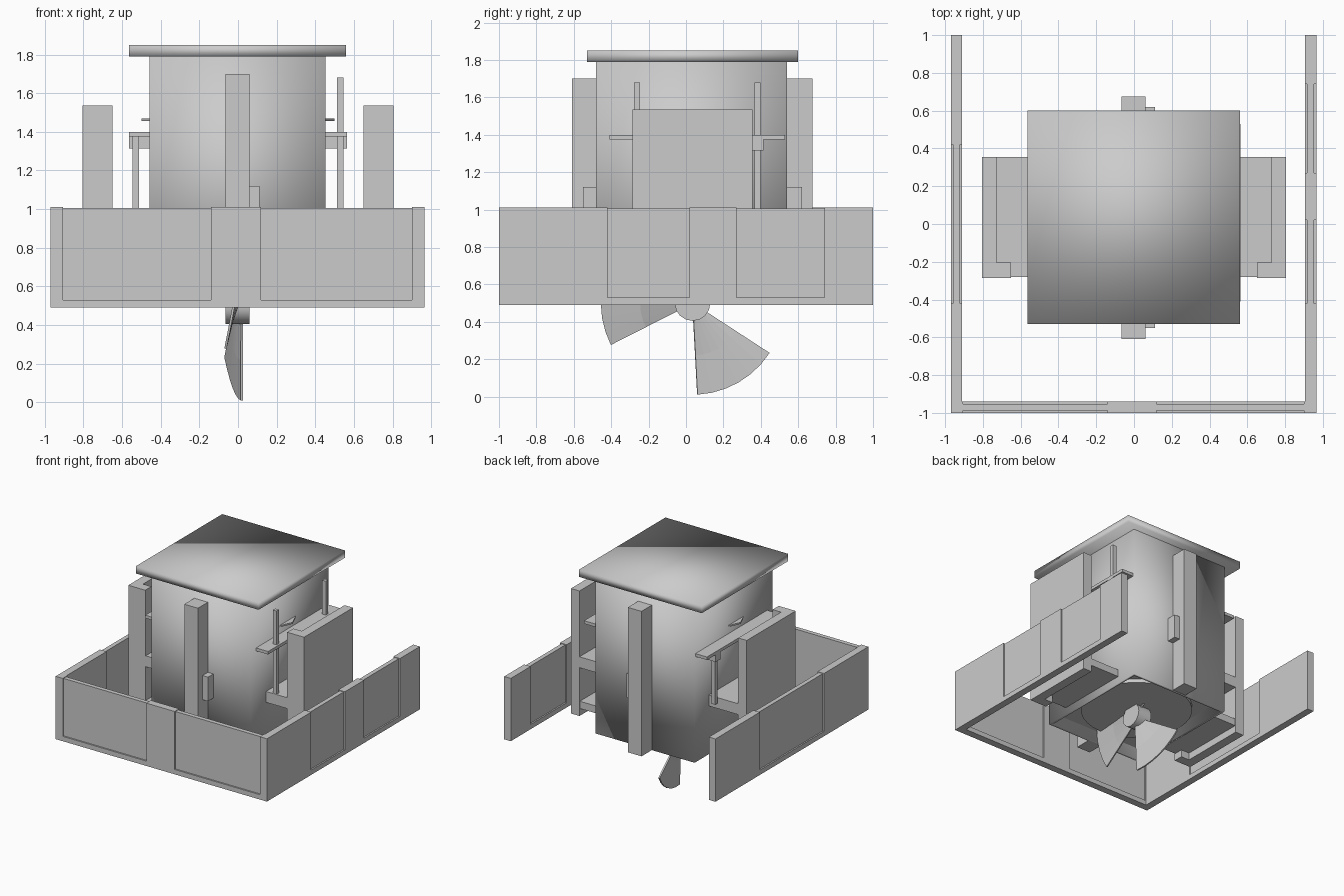
import bpy, bmesh, math
from mathutils import Vector

if "Cube" in bpy.data.objects:
    bpy.data.objects.remove(bpy.data.objects["Cube"])


def finish(name, bm, smooth=False):
    bmesh.ops.recalc_face_normals(bm, faces=bm.faces)
    me = bpy.data.meshes.new(name)
    bm.to_mesh(me)
    bm.free()
    ob = bpy.data.objects.new(name, me)
    bpy.context.collection.objects.link(ob)
    for p in me.polygons:
        p.use_smooth = smooth
    return ob


def add_box(bm, x, y, z):
    vs = bmesh.ops.create_cube(bm, size=1)["verts"]
    for v in vs:
        v.co = Vector([(r[0] + r[1]) / 2 + c * (r[1] - r[0]) for c, r in zip(v.co, (x, y, z))])
    return vs


def box(name, x, y, z, smooth=False):
    bm = bmesh.new()
    add_box(bm, x, y, z)
    return finish(name, bm, smooth)


def prism(name, pts, z0, z1):
    bm = bmesh.new()
    f = bm.faces.new([bm.verts.new((x, y, z0)) for x, y in pts])
    r = bmesh.ops.extrude_face_region(bm, geom=[f])
    for v in r["geom"]:
        if isinstance(v, bmesh.types.BMVert):
            v.co.z = z1
    return finish(name, bm)


# Low surrounding walls: thick posts and sill, thin panels set into the bays
def wall(name, axis, fixed, lo, hi, bays):
    bm = bmesh.new()
    inset = (fixed[0] + 0.012, fixed[1] - 0.012)

    def piece(a, b, f, z):
        if axis == "x":
            add_box(bm, (a, b), f, z)
        else:
            add_box(bm, f, (a, b), z)
    start = lo
    for a, b in bays:
        piece(start, a, fixed, (0.49, 1.01))
        piece(a, b, fixed, (0.49, 0.53))
        piece(a, b, inset, (0.53, 1.005))
        start = b
    piece(start, hi, fixed, (0.49, 1.01))
    finish(name, bm)


wall("front_wall", "x", (-1.0, -0.94), -0.97, 0.965, [(-0.905, -0.14), (0.12, 0.90)])
wall("right_wall", "y", (0.905, 0.965), -0.94, 1.0, [(-0.42, 0.02), (0.27, 0.74)])
wall("left_wall", "y", (-0.97, -0.91), -0.94, 1.0, [(-0.42, 0.42)])

# Cabin shell, open underneath
bm = bmesh.new()
add_box(bm, (-0.457, 0.453), (-0.48, 0.54), (0.50, 1.80))
bottom = [f for f in bm.faces if f.calc_center_median().z < 0.6]
bmesh.ops.delete(bm, geom=bottom, context="FACES_ONLY")
cabin = finish("cabin", bm, True)
m = cabin.modifiers.new("thickness", "SOLIDIFY")
m.thickness = 0.03
m.offset = -1

# Roof slab
box("roof", (-0.565, 0.56), (-0.53, 0.60), (1.79, 1.85), True)

# Cabin floor and round base plate
box("cabin_floor", (-0.44, 0.44), (-0.46, 0.52), (0.60, 0.63))
bm = bmesh.new()
bmesh.ops.create_cone(bm, cap_ends=True, segments=32, radius1=0.43, radius2=0.43, depth=0.03)
bmesh.ops.translate(bm, vec=(0, 0.03, 0.585), verts=bm.verts)
finish("base_plate", bm)

# Front and back columns with their handles
for label, col, grip in (("front", (-0.61, -0.47), (-0.55, -0.47)),
                         ("back", (0.53, 0.675), (0.53, 0.62))):
    box(label + "_column", (-0.065, 0.06), col, (0.50, 1.70))
    box(label + "_handle", (0.06, 0.11), grip, (0.92, 1.12))

# Both sides: seat, seat back with end flange, shelf, legs, fin
for s, side in ((1, "right"), (-1, "left")):
    def mx(a, b):
        return (min(s * a, s * b), max(s * a, s * b))
    outline = [(0.805, -0.285), (0.805, 0.355), (0.727, 0.355),
               (0.727, -0.205), (0.65, -0.205), (0.65, -0.285)]
    prism(side + "_seat_back", [(s * x, y) for x, y in outline], 0.50, 1.535)
    box(side + "_seat", mx(0.45, 0.73), (-0.28, 0.355), (0.90, 0.99))
    box(side + "_seat_base", mx(0.45, 0.73), (-0.28, 0.35), (0.56, 0.62))
    box(side + "_shelf", mx(0.45, 0.563), (-0.41, 0.53), (1.375, 1.40))
    box(side + "_shelf_bracket", mx(0.45, 0.563), (0.35, 0.415), (1.315, 1.38))
    top = 1.68 if s > 0 else 1.38
    for tag, y in (("front", -0.262), ("back", 0.383)):
        box(side + "_" + tag + "_rod", mx(0.513, 0.547), (y - 0.016, y + 0.016), (0.95, top))
    prism(side + "_fin", [(s * 0.44, -0.14), (s * 0.50, 0.0), (s * 0.44, 0.14)], 1.455, 1.468)

# Propeller on a sideways shaft: hub and three pitched fan blades
CY, CZ = 0.035, 0.50
bpy.ops.mesh.primitive_cylinder_add(vertices=16, radius=0.095, depth=0.125,
                                    location=(-0.002, CY, CZ), rotation=(0, math.pi / 2, 0))
hub = bpy.context.object
hub.name = "propeller_hub"
bpy.ops.object.shade_smooth_by_angle()
for i in range(3):
    mid = math.radians(-60 + 120 * i)
    bm = bmesh.new()
    rows = []
    for r in (0.07, 0.28, 0.49):
        row = []
        for k in range(7):
            t = k / 6
            a = mid + math.radians(-27 + 54 * t)
            x = 0.02 - 0.085 * t * (0.4 + 0.6 * r / 0.49)
            row.append(bm.verts.new((x, CY + r * math.cos(a), CZ + r * math.sin(a))))
        rows.append(row)
    for p, q in zip(rows, rows[1:]):
        for k in range(6):
            bm.faces.new((p[k], p[k + 1], q[k + 1], q[k]))
    blade = finish("propeller_blade_%d" % (i + 1), bm)
    m = blade.modifiers.new("thickness", "SOLIDIFY")
    m.thickness = 0.012
    m.offset = 0
